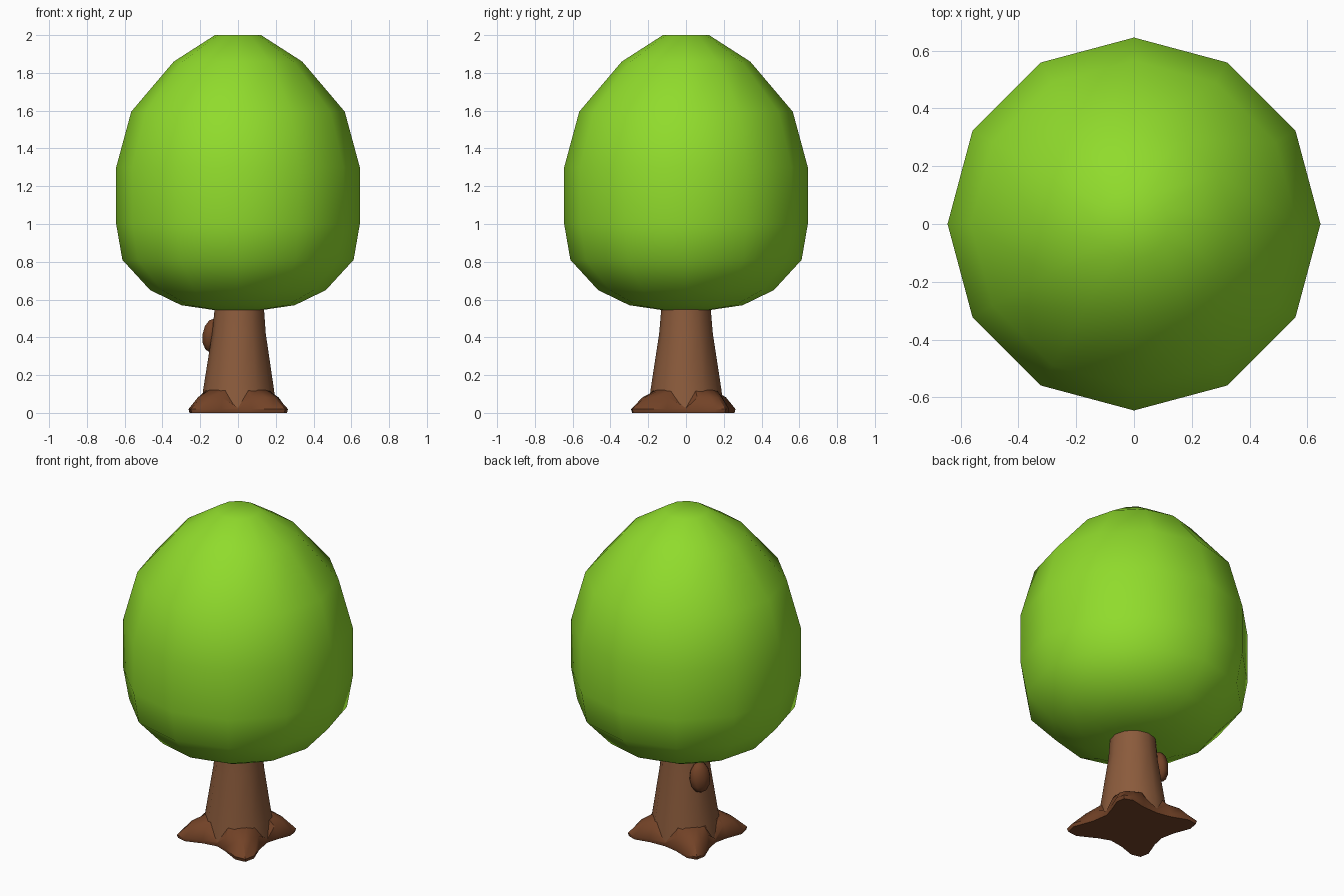
import bpy, bmesh
from math import sin, cos, pi, radians, atan2, hypot

if "Cube" in bpy.data.objects:
    bpy.data.objects.remove(bpy.data.objects["Cube"])


def material(name, color):
    m = bpy.data.materials.new(name)
    m.diffuse_color = (*color, 1)
    m.use_nodes = True
    m.node_tree.nodes["Principled BSDF"].inputs["Base Color"].default_value = m.diffuse_color
    return m


def skin(name, rings, mat, angle):
    """Join equal-length rings of points into a capped solid."""
    bm = bmesh.new()
    loops = [[bm.verts.new(p) for p in ring] for ring in rings]
    n = len(loops[0])
    for a, b in zip(loops, loops[1:]):
        for i in range(n):
            j = (i + 1) % n
            bm.faces.new((a[i], a[j], b[j], b[i]))
    bm.faces.new(loops[0][::-1])
    bm.faces.new(loops[-1])
    bmesh.ops.recalc_face_normals(bm, faces=bm.faces)
    me = bpy.data.meshes.new(name)
    bm.to_mesh(me)
    bm.free()
    ob = bpy.data.objects.new(name, me)
    bpy.context.collection.objects.link(ob)
    me.materials.append(mat)
    finish(ob, angle)
    return ob


def finish(ob, angle):
    bpy.ops.object.select_all(action='DESELECT')
    ob.select_set(True)
    bpy.context.view_layer.objects.active = ob
    bpy.ops.object.shade_smooth_by_angle(angle=radians(angle))


def circle(r, z, n=12, cx=0):
    return [(cx + r * cos(2 * pi * i / n), r * sin(2 * pi * i / n), z) for i in range(n)]


leaf = material("leaf", (0.28, 0.71, 0.025))
bark = material("bark", (0.26, 0.105, 0.045))
root_bark = material("root_bark", (0.17, 0.055, 0.02))

# Crown: twelve-sided egg
crown = [(0.13, 0.545), (0.30, 0.57), (0.465, 0.65), (0.612, 0.81), (0.645, 1.0),
         (0.645, 1.3), (0.565, 1.595), (0.34, 1.86), (0.122, 2.0)]
skin("crown", [circle(r, z) for r, z in crown], leaf, 60)

# Trunk: tapered, flaring towards the ground
trunk = [(0.20, 0.01, 0.003), (0.188, 0.12, 0.003), (0.142, 0.42, 0.005), (0.13, 0.56, 0.007)]
skin("trunk", [circle(r, z, 12, cx) for r, z, cx in trunk], bark, 60)

# Roots: four diagonal toes with valleys between them
tips = [(0.25, 0.21), (-0.25, 0.25), (-0.25, -0.24), (0.25, -0.285)]
# per toe: angle offset, share of reach towards tip, ridge height
section = [(-45, 0.0, 0.03), (-24, 0.22, 0.118), (-9, 0.80, 0.122),
           (0, 1.0, 0.122), (9, 0.80, 0.122), (24, 0.22, 0.118)]
sole, rim, shoulder, top = [], [], [], []
for k, (tx, ty) in enumerate(tips):
    reach, tip_angle = hypot(tx, ty), atan2(ty, tx)
    for off, share, high in section:
        a = radians(45 + 90 * k) if off == -45 else tip_angle
        a += radians(off)
        r = 0.205 + (reach - 0.205) * share
        mid = 0.2 + (r - 0.2) * 0.5
        for ring, rad, z in ((sole, r * 0.98, 0), (rim, r, 0.02),
                             (shoulder, mid, 0.025 + (high - 0.03) * 0.62),
                             (top, 0.183, high)):
            ring.append((rad * cos(a), rad * sin(a), z))
skin("roots", [sole, rim, shoulder, top], root_bark, 35)

# Knot bulging from the left side of the trunk
bpy.ops.mesh.primitive_uv_sphere_add(segments=8, ring_count=6, radius=1,
                                     location=(-0.137, 0.06, 0.41), rotation=(0, radians(8), radians(-24)))
knot = bpy.context.object
knot.name = "trunk_knot"
knot.scale = (0.05, 0.066, 0.09)
knot.data.materials.append(root_bark)
finish(knot, 60)
